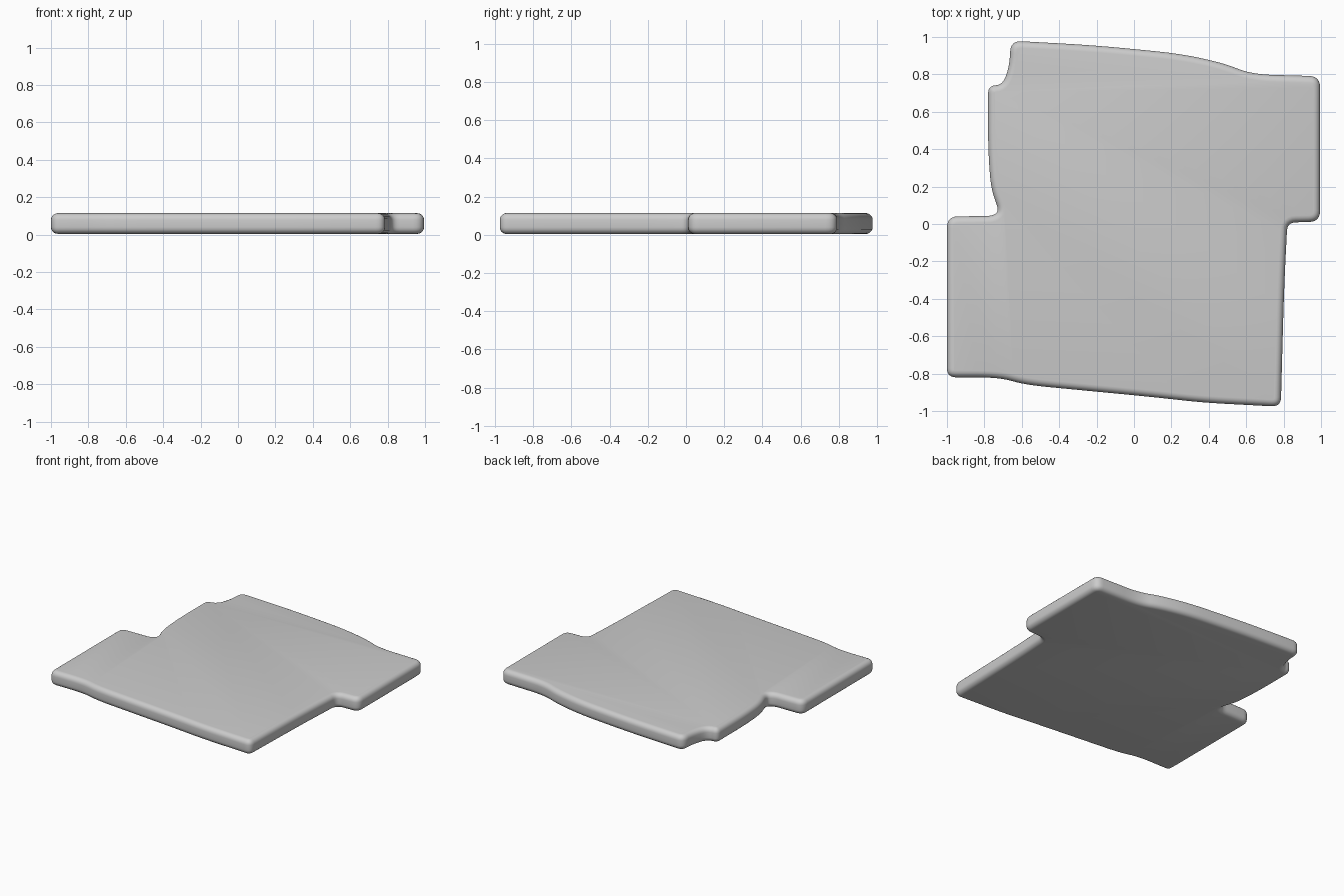
import bpy
import bmesh
from mathutils import Vector

cube = bpy.data.objects.get("Cube")
if cube:
    bpy.data.objects.remove(cube, do_unlink=True)

BOTTOM, TOP, RIM = 0.004, 0.114, 0.036

# Corner positions of the slab, counter-clockwise, each with a rounding length
outline = [
    (-1.0, -0.82, 0.05), (-0.72, -0.82, 0.12), (-0.58, -0.86, 0.12),
    (0.10, -0.925, 0.2), (0.37, -0.955, 0.12), (0.785, -0.977, 0.05),
    (0.802, -0.35, 0.2), (0.82, 0.008, 0.045), (0.995, 0.012, 0.06),
    (0.995, 0.79, 0.06), (0.63, 0.80, 0.12), (0.48, 0.86, 0.12),
    (0.25, 0.91, 0.12), (-0.2, 0.955, 0.2), (-0.66, 0.98, 0.06),
    (-0.665, 0.85, 0.07), (-0.70, 0.745, 0.07), (-0.78, 0.738, 0.04),
    (-0.78, 0.40, 0.12), (-0.765, 0.19, 0.08), (-0.722, 0.07, 0.04),
    (-0.755, 0.043, 0.04), (-1.0, 0.04, 0.06),
]


def rounded(points, steps=6):
    """Replace every corner by a short curve that touches both its sides."""
    path = []
    for i, (x, y, r) in enumerate(points):
        corner = Vector((x, y))
        ends = []
        for other in (points[i - 1], points[(i + 1) % len(points)]):
            side = Vector(other[:2]) - corner
            ends.append(corner + side.normalized() * min(r, side.length * 0.47))
        for k in range(steps + 1):
            t = k / steps
            path.append(ends[0] * (1 - t) ** 2 + corner * 2 * t * (1 - t) + ends[1] * t ** 2)
    return path


# Slab: extruded outline with rounded upper and lower rims
bm = bmesh.new()
base = bm.faces.new([bm.verts.new((p.x, p.y, BOTTOM)) for p in rounded(outline)])
extruded = bmesh.ops.extrude_face_region(bm, geom=[base], use_keep_orig=True)
top_verts = [g for g in extruded["geom"] if isinstance(g, bmesh.types.BMVert)]
bmesh.ops.translate(bm, vec=(0, 0, TOP - BOTTOM), verts=top_verts)
bmesh.ops.recalc_face_normals(bm, faces=bm.faces[:])
rims = [e for e in bm.edges if abs(e.verts[0].co.z - e.verts[1].co.z) < 0.001]
bmesh.ops.bevel(bm, geom=rims, offset=RIM, segments=5, profile=0.5,
                affect="EDGES", clamp_overlap=False)
bmesh.ops.recalc_face_normals(bm, faces=bm.faces[:])

mesh = bpy.data.meshes.new("slab")
bm.to_mesh(mesh)
bm.free()
slab = bpy.data.objects.new("slab", mesh)
bpy.context.collection.objects.link(slab)

bpy.ops.object.select_all(action="DESELECT")
slab.select_set(True)
bpy.context.view_layer.objects.active = slab
bpy.ops.object.shade_smooth_by_angle(angle=0.7)
